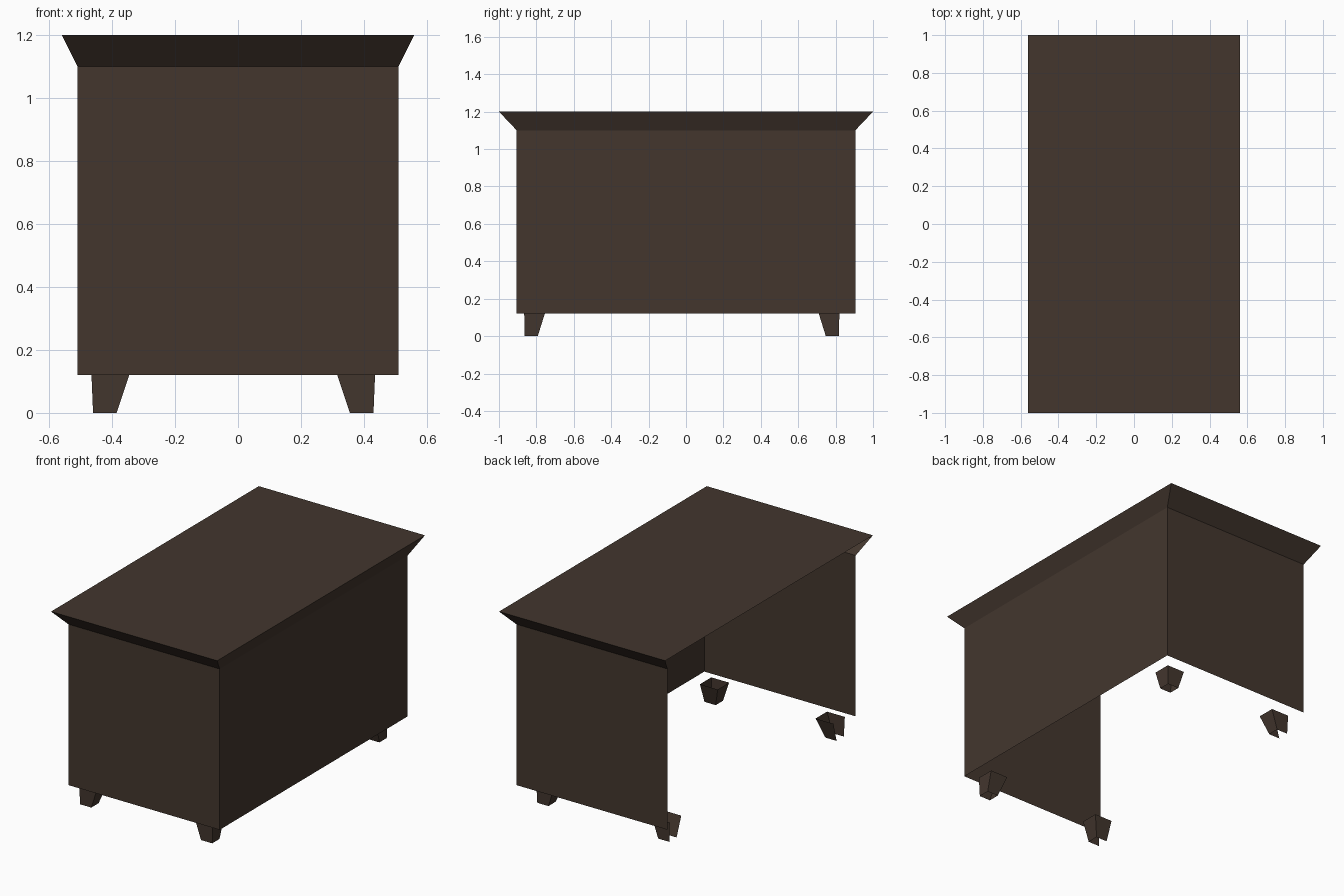
import bpy, bmesh

if "Cube" in bpy.data.objects:
    bpy.data.objects.remove(bpy.data.objects["Cube"])

wood = bpy.data.materials.new("dark brown wood")
wood.diffuse_color = (0.056, 0.037, 0.027, 1)
wood.use_nodes = True
wood.node_tree.nodes["Principled BSDF"].inputs["Base Color"].default_value = wood.diffuse_color


def shell(name, low, high, open_left=False, lid=False):
    """Thin four-walled tube between two rectangles (x0, x1, y0, y1, z)."""
    bm = bmesh.new()
    rings = []
    for x0, x1, y0, y1, z in (low, high):
        rings.append([bm.verts.new((x, y, z)) for x, y in
                      ((x0, y0), (x1, y0), (x1, y1), (x0, y1))])
    a, b = rings
    # walls in order: front, right, back, left
    for i in range(3 if open_left else 4):
        j = (i + 1) % 4
        bm.faces.new((a[i], a[j], b[j], b[i]))
    if lid:
        bm.faces.new(b)
    mesh = bpy.data.meshes.new(name)
    bm.to_mesh(mesh)
    bm.free()
    mesh.materials.append(wood)
    obj = bpy.data.objects.new(name, mesh)
    bpy.context.collection.objects.link(obj)
    return obj


# Body panels: front, right and back, open on the left and below
shell("body_panels", (-0.51, 0.51, -0.905, 0.905, 0.12),
      (-0.51, 0.51, -0.905, 0.905, 1.1), open_left=True)

# Flared top with moulding on the same three sides
shell("flared_top", (-0.51, 0.51, -0.905, 0.905, 1.1),
      (-0.56, 0.56, -1, 1, 1.2), open_left=True, lid=True)

# Tapered hollow feet, mirrored about a slightly offset centre
CX, CY = -0.015, -0.0225


def span(centre, sign, outer, inner):
    return sorted((centre + sign * outer, centre + sign * inner))


for sx, side in ((-1, "left"), (1, "right")):
    for sy, end in ((-1, "front"), (1, "back")):
        low = (*span(CX, sx, 0.445, 0.37), *span(CY, sy, 0.84, 0.77), 0)
        high = (*span(CX, sx, 0.45, 0.33), *span(CY, sy, 0.8425, 0.7325), 0.12)
        shell(f"{end}_{side}_foot", low, high, open_left=(sx < 0))
